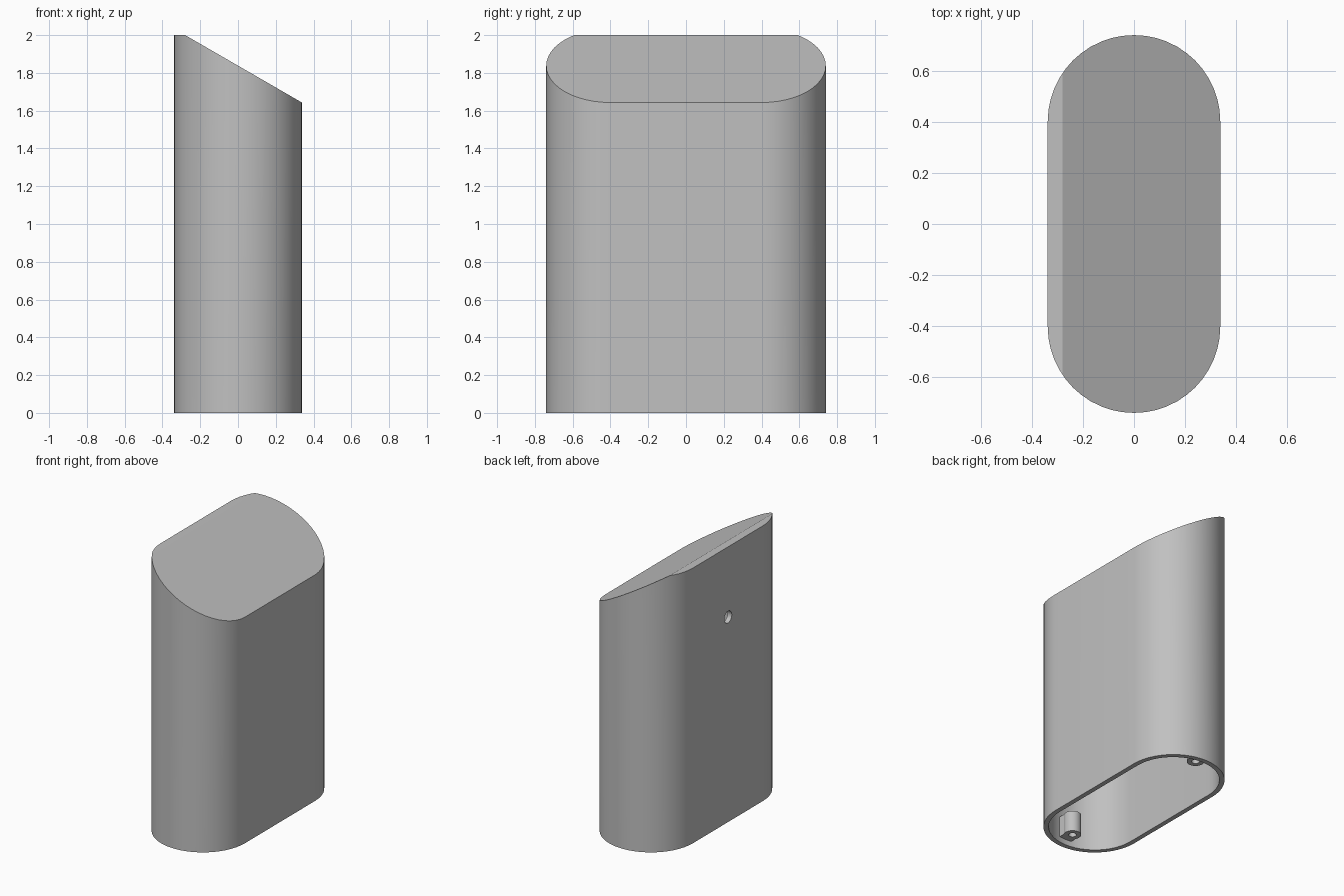
import bpy, bmesh
from math import pi, sin, cos, radians
from mathutils import Vector, Matrix

RADIUS, STRAIGHT, HEIGHT, WALL = 0.338, 0.402, 2.0, 0.034
SLOPE = Vector((0.5, 0, 0.866))       # normal of the slanted top
CREASE = Vector((-0.28, 0, HEIGHT))   # where the slant meets the flat strip

cube = bpy.data.objects.get("Cube")
if cube:
    bpy.data.objects.remove(cube)

grey = bpy.data.materials.new("light grey")
grey.use_nodes = True
colour = (0.53, 0.53, 0.53, 1)
grey.diffuse_color = colour
grey.node_tree.nodes["Principled BSDF"].inputs["Base Color"].default_value = colour


def finish(bm, name):
    bmesh.ops.recalc_face_normals(bm, faces=bm.faces)
    mesh = bpy.data.meshes.new(name)
    bm.to_mesh(mesh)
    bm.free()
    mesh.materials.append(grey)
    obj = bpy.data.objects.new(name, mesh)
    bpy.context.collection.objects.link(obj)
    return obj


def capsule_prism(name, inset, bottom, steps=24):
    """Stadium-shaped column with a flat strip and a slanted top."""
    bm = bmesh.new()
    r = RADIUS - inset
    ring = []
    for side in (1, -1):
        for i in range(steps + 1):
            a = pi * i / steps
            ring.append(bm.verts.new((side * r * cos(a), side * (STRAIGHT + r * sin(a)), bottom)))
    base = bm.faces.new(ring)
    top = bmesh.ops.extrude_face_region(bm, geom=[base])["geom"]
    for v in top:
        if isinstance(v, bmesh.types.BMVert):
            v.co.z = HEIGHT - inset
    cut = bmesh.ops.bisect_plane(bm, geom=bm.verts[:] + bm.edges[:] + bm.faces[:],
                                 plane_co=CREASE - SLOPE * inset, plane_no=SLOPE, clear_outer=True)
    edges = [e for e in cut["geom_cut"] if isinstance(e, bmesh.types.BMEdge)]
    bmesh.ops.contextual_create(bm, geom=edges)
    return finish(bm, name)


def cylinder(name, radius, depth, matrix):
    bm = bmesh.new()
    bmesh.ops.create_cone(bm, cap_ends=True, segments=32, radius1=radius, radius2=radius,
                          depth=depth, matrix=matrix)
    return finish(bm, name)


def combine(obj, tool, operation):
    """Apply a boolean and discard the tool."""
    tool.hide_render = True
    mod = obj.modifiers.new(operation, 'BOOLEAN')
    mod.operation, mod.object, mod.solver = operation, tool, 'EXACT'
    bpy.context.view_layer.objects.active = obj
    bpy.ops.object.modifier_apply(modifier=mod.name)
    bpy.data.objects.remove(tool)


def smooth(obj):
    bpy.ops.object.select_all(action='DESELECT')
    obj.select_set(True)
    bpy.context.view_layer.objects.active = obj
    bpy.ops.object.shade_smooth_by_angle(angle=radians(25))


# Hollow shell, open at the bottom, with a round hole in the tall side
shell = capsule_prism("shell", 0, 0)
combine(shell, capsule_prism("cavity_cutter", WALL, -0.1), 'DIFFERENCE')
hole = Matrix.Translation((-RADIUS, 0, 1.49)) @ Matrix.Rotation(pi / 2, 4, 'Y')
combine(shell, cylinder("hole_cutter", 0.043, 0.2, hole), 'DIFFERENCE')
smooth(shell)

# Screw bosses, each joined to its rounded end wall by a web
for side, label in ((-1, "front"), (1, "back")):
    at = Matrix.Translation((0, side * 0.63, 0.115))
    boss = cylinder(label + "_screw_boss", 0.057, 0.15, at)
    bm = bmesh.new()
    bmesh.ops.create_cube(bm, size=1, matrix=Matrix.Translation((0, side * 0.675, 0.115))
                          @ Matrix.Diagonal((0.1, 0.09, 0.15, 1)))
    combine(boss, finish(bm, "web"), 'UNION')
    bore = Matrix.Translation((0, side * 0.63, 0.08))
    combine(boss, cylinder("bore_cutter", 0.026, 0.16, bore), 'DIFFERENCE')
    smooth(boss)
